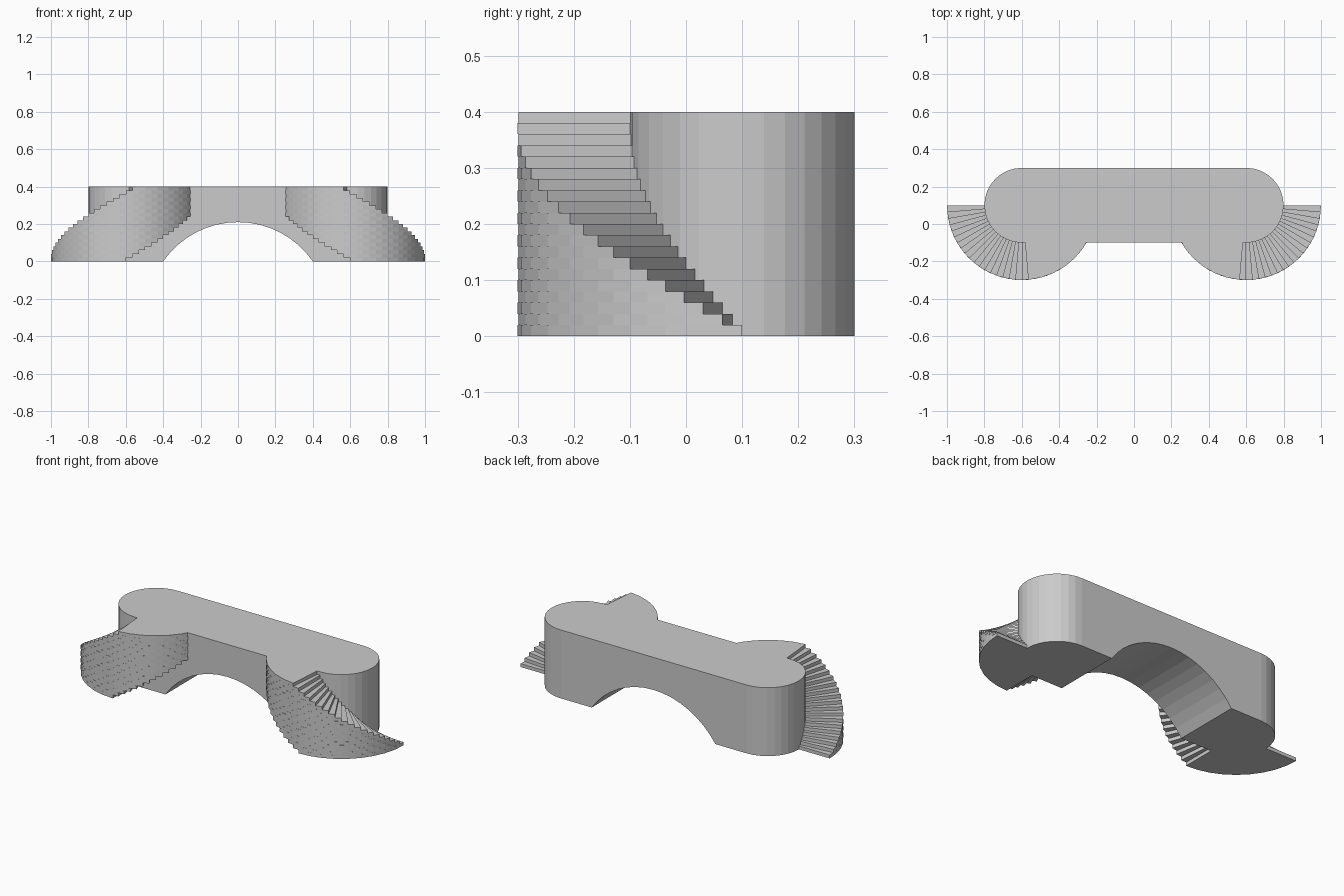
import bpy, bmesh
from math import sin, cos, pi, radians, asin

if "Cube" in bpy.data.objects:
    bpy.data.objects.remove(bpy.data.objects["Cube"])

END_X, END_Y = 0.6, 0.1      # centre of each rounded end and stair spiral
STEPS, RISE, TURN = 20, 0.02, 5


def add_prism(bm, points, offset):
    """Closed prism from an outline, extruded by an offset vector."""
    face = bm.faces.new([bm.verts.new(p) for p in points])
    top = bmesh.ops.extrude_face_region(bm, geom=[face], use_keep_orig=True)["geom"]
    bmesh.ops.translate(bm, vec=offset,
                        verts=[g for g in top if isinstance(g, bmesh.types.BMVert)])


def make_object(name, bm):
    bmesh.ops.recalc_face_normals(bm, faces=bm.faces)
    mesh = bpy.data.meshes.new(name)
    bm.to_mesh(mesh)
    bm.free()
    obj = bpy.data.objects.new(name, mesh)
    bpy.context.collection.objects.link(obj)
    return obj


def arc(radius, start, end, count):
    """Points on a circle, angles in degrees."""
    angles = [radians(start + (end - start) * i / count) for i in range(count + 1)]
    return [(radius * cos(a), radius * sin(a)) for a in angles]


# Bridge deck with rounded ends
bm = bmesh.new()
outline = [(END_X + x, END_Y + y, 0) for x, y in arc(0.2, -90, 90, 16)]
outline += [(-END_X + x, END_Y + y, 0) for x, y in arc(0.2, 90, 270, 16)]
add_prism(bm, outline, (0, 0, 0.4))
deck = make_object("bridge_deck", bm)

# Arch opening under the deck
bm = bmesh.new()
arch_r, arch_z = 0.486, -0.276
half = 90 - 55.4
span = asin(0.4 / arch_r) * 180 / pi
profile = [(x, -0.5, z + arch_z) for x, z in arc(arch_r, 90 - span, 90 + span, 16)]
profile += [(-0.4, -0.5, -0.2), (0.4, -0.5, -0.2)]
add_prism(bm, profile, (0, 1.2, 0))
cutter = make_object("arch_cutter", bm)
cutter.hide_render = True
cutter.hide_set(True)
cut = deck.modifiers.new("arch", 'BOOLEAN')
cut.operation = 'DIFFERENCE'
cut.solver = 'EXACT'
cut.object = cutter

# Spiral stairs: stacked quarter rings, each turned a little further
bm = bmesh.new()
for k in range(STEPS):
    a = -TURN * k
    ring = arc(0.4, a, a - 90, 9) + arc(0.195, a - 90, a, 9)
    add_prism(bm, [(END_X + x, END_Y + y, k * RISE) for x, y in ring], (0, 0, RISE))
stairs = make_object("spiral_stairs", bm)
stairs.modifiers.new("other_side", 'MIRROR').use_mirror_merge = False
